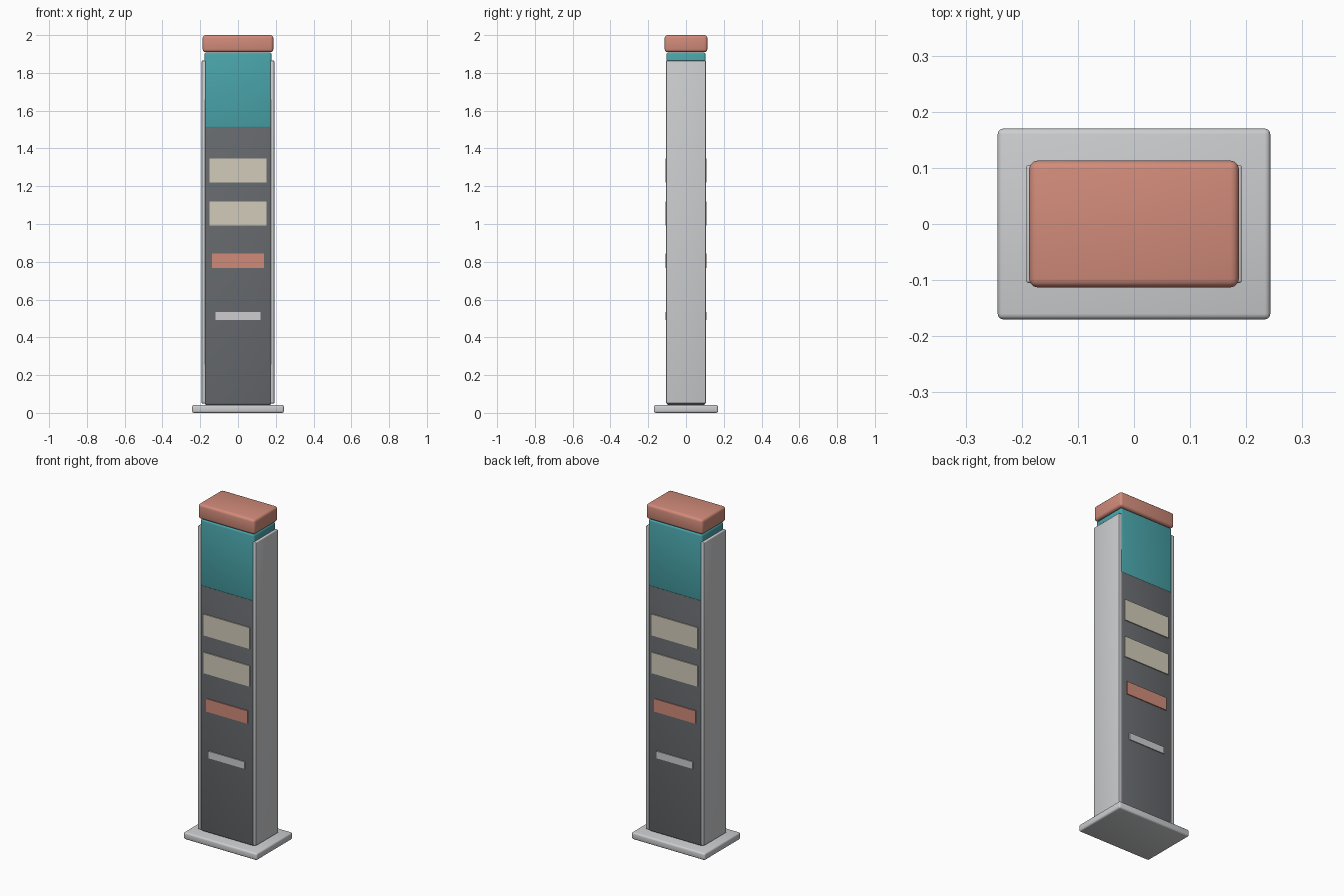
import bpy

cube = bpy.data.objects.get("Cube")
if cube:
    bpy.data.objects.remove(cube, do_unlink=True)


def linear(c):
    c /= 255
    return c / 12.92 if c <= 0.04045 else ((c + 0.055) / 1.055) ** 2.4


def material(name, r, g, b):
    m = bpy.data.materials.new(name)
    m.use_nodes = True
    col = (linear(r), linear(g), linear(b), 1)
    m.diffuse_color = col
    bsdf = m.node_tree.nodes["Principled BSDF"]
    bsdf.inputs["Base Color"].default_value = col
    bsdf.inputs["Roughness"].default_value = 0.6
    return m


light_grey = material("light grey", 205, 206, 208)
dark_grey = material("dark grey", 103, 106, 110)
teal = material("teal", 73, 164, 170)
coral = material("coral", 209, 139, 122)
cream = material("cream", 209, 203, 186)


def box(name, mat, half_x, half_y, z0, z1, x=0, y=0, bevel=0.0):
    """Box with half sizes in plan, a height range and rounded edges."""
    bpy.ops.mesh.primitive_cube_add(size=2, location=(x, y, (z0 + z1) / 2))
    ob = bpy.context.object
    ob.name = name
    ob.scale = (half_x, half_y, (z1 - z0) / 2)
    bpy.ops.object.transform_apply(location=False, rotation=False, scale=True)
    ob.data.materials.append(mat)
    if bevel:
        mod = ob.modifiers.new("rounded edges", "BEVEL")
        mod.width = bevel
        mod.segments = 3
        bpy.ops.object.modifier_apply(modifier=mod.name)
        bpy.ops.object.shade_smooth_by_angle()
    return ob


# Foot, column, header and cap
box("base_plate", light_grey, 0.243, 0.17, 0, 0.042, bevel=0.01)
box("column", dark_grey, 0.176, 0.102, 0.042, 1.56, bevel=0.01)
box("header_panel", teal, 0.178, 0.104, 1.505, 1.908, bevel=0.012)
box("top_cap", coral, 0.187, 0.113, 1.91, 2.0, bevel=0.015)

# Side panels
for side, x in (("left", 0.182), ("right", -0.182)):
    box(side + "_side_panel", light_grey, 0.01, 0.105, 0.05, 1.865, x=x, bevel=0.004)

# Sign plates, repeated on front and back
plates = (
    ("upper_sign", cream, 0.152, 1.219, 1.346),
    ("lower_sign", cream, 0.152, 0.993, 1.118),
    ("accent_sign", coral, 0.137, 0.768, 0.845),
    ("small_strip", light_grey, 0.119, 0.493, 0.535),
)
for face, y in (("front", -0.104), ("back", 0.104)):
    for name, mat, half_x, z0, z1 in plates:
        box(face + "_" + name, mat, half_x, 0.0035, z0, z1, y=y)
